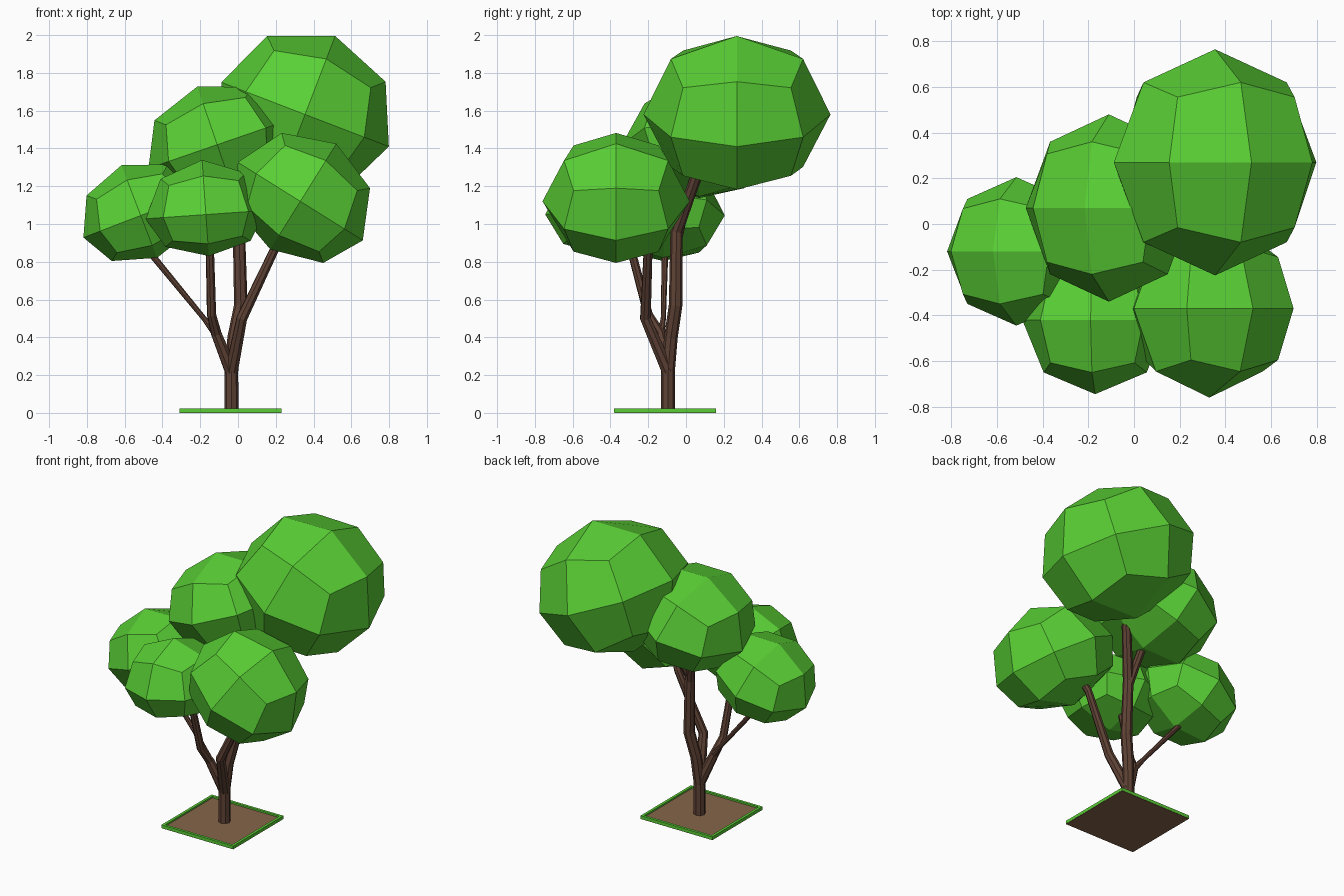
import bpy, bmesh
from math import radians
from mathutils import Matrix, Vector

if "Cube" in bpy.data.objects:
    bpy.data.objects.remove(bpy.data.objects["Cube"])


def material(name, color):
    m = bpy.data.materials.new(name)
    m.diffuse_color = (*color, 1)
    m.use_nodes = True
    m.node_tree.nodes["Principled BSDF"].inputs["Base Color"].default_value = m.diffuse_color
    return m


LEAF = material("leaf_green", (0.10, 0.62, 0.035))
BARK = material("bark_brown", (0.115, 0.055, 0.036))
SOIL = material("soil_brown", (0.24, 0.13, 0.07))


def add_mesh(name, bm, mat):
    bmesh.ops.recalc_face_normals(bm, faces=bm.faces)
    me = bpy.data.meshes.new(name)
    bm.to_mesh(me)
    bm.free()
    me.materials.append(mat)
    ob = bpy.data.objects.new(name, me)
    bpy.context.collection.objects.link(ob)
    return ob


def foliage(name, center, rx, ry, up, down, tilt):
    """Cube with 2x2 faces per side, rounded, squashed and leaned sideways."""
    bm = bmesh.new()
    bmesh.ops.create_cube(bm, size=2)
    bmesh.ops.subdivide_edges(bm, edges=bm.edges[:], cuts=1, use_grid_fill=True)
    turn = Matrix.Rotation(radians(tilt), 3, 'Y')
    for v in bm.verts:
        n = v.co.normalized()
        rz = up if n.z > 0 else down
        v.co = turn @ Vector((n.x * rx, n.y * ry, n.z * rz)) + Vector(center)
    add_mesh(name, bm, LEAF)


def branch(name, points):
    """Faceted tube through (x, y, z, radius) points."""
    cu = bpy.data.curves.new(name, 'CURVE')
    cu.dimensions = '3D'
    cu.bevel_depth = 1
    cu.bevel_resolution = 2
    cu.use_fill_caps = True
    sp = cu.splines.new('POLY')
    sp.points.add(len(points) - 1)
    for p, (x, y, z, r) in zip(sp.points, points):
        p.co = (x, y, z, 1)
        p.radius = r
    sp.use_smooth = False
    tmp = bpy.data.objects.new(name + "_curve", cu)
    bpy.context.collection.objects.link(tmp)
    bpy.context.view_layer.update()
    bm = bmesh.new()
    bm.from_mesh(tmp.to_mesh())
    bpy.data.objects.remove(tmp)
    add_mesh(name, bm, BARK)


def box(name, center, size, mat):
    bm = bmesh.new()
    bmesh.ops.create_cube(bm, size=1)
    for v in bm.verts:
        v.co = Vector(center) + Vector(a * b for a, b in zip(v.co, size))
    return add_mesh(name, bm, mat)


# Leaf clumps
foliage("top_foliage", (0.355, 0.27, 1.58), 0.475, 0.495, 0.445, 0.42, 21)
foliage("right_foliage", (0.33, -0.37, 1.12), 0.39, 0.39, 0.36, 0.30, 32)
foliage("middle_foliage", (-0.11, 0.07, 1.42), 0.385, 0.41, 0.325, 0.29, -19)
foliage("left_foliage", (-0.515, -0.12, 1.045), 0.325, 0.325, 0.285, 0.24, -21)
foliage("front_foliage", (-0.17, -0.42, 1.05), 0.32, 0.325, 0.29, 0.22, -4)

# Trunk and branches
base = (-0.035, -0.095, 0.22, 0.036)
branch("trunk", [(-0.035, -0.095, 0.005, 0.037), (-0.035, -0.095, 0.24, 0.036)])
branch("main_branch", [base, (-0.02, -0.08, 0.4, 0.036), (0.015, -0.055, 0.57, 0.036),
                       (0.005, -0.05, 0.96, 0.033), (0.15, 0.1, 1.38, 0.028)])
branch("middle_branch", [(0.005, -0.05, 0.92, 0.03), (-0.07, 0.03, 1.25, 0.024)])
branch("right_branch", [base, (0.02, -0.215, 0.5, 0.03), (0.2, -0.2, 0.88, 0.024),
                        (0.27, -0.24, 1.02, 0.02)])
branch("front_branch", [base, (-0.115, -0.14, 0.42, 0.029), (-0.14, -0.2, 0.52, 0.025),
                        (-0.15, -0.3, 0.9, 0.022)])
branch("left_branch", [(-0.11, -0.135, 0.41, 0.022), (-0.18, -0.12, 0.5, 0.014),
                       (-0.5, -0.11, 0.89, 0.018)])

# Ground plate with grass rim
cx, cy, s, w = -0.04, -0.11, 0.54, 0.018
box("soil", (cx, cy, 0.006), (s - 0.002, s - 0.002, 0.012), SOIL)
for i, k in enumerate((-1, 1)):
    o = k * (s - w) / 2
    box(f"grass_edge_x{i}", (cx + o, cy, 0.0125), (w, s, 0.021), LEAF)
    box(f"grass_edge_y{i}", (cx, cy + o, 0.0125), (s - 2 * w, w, 0.021), LEAF)
